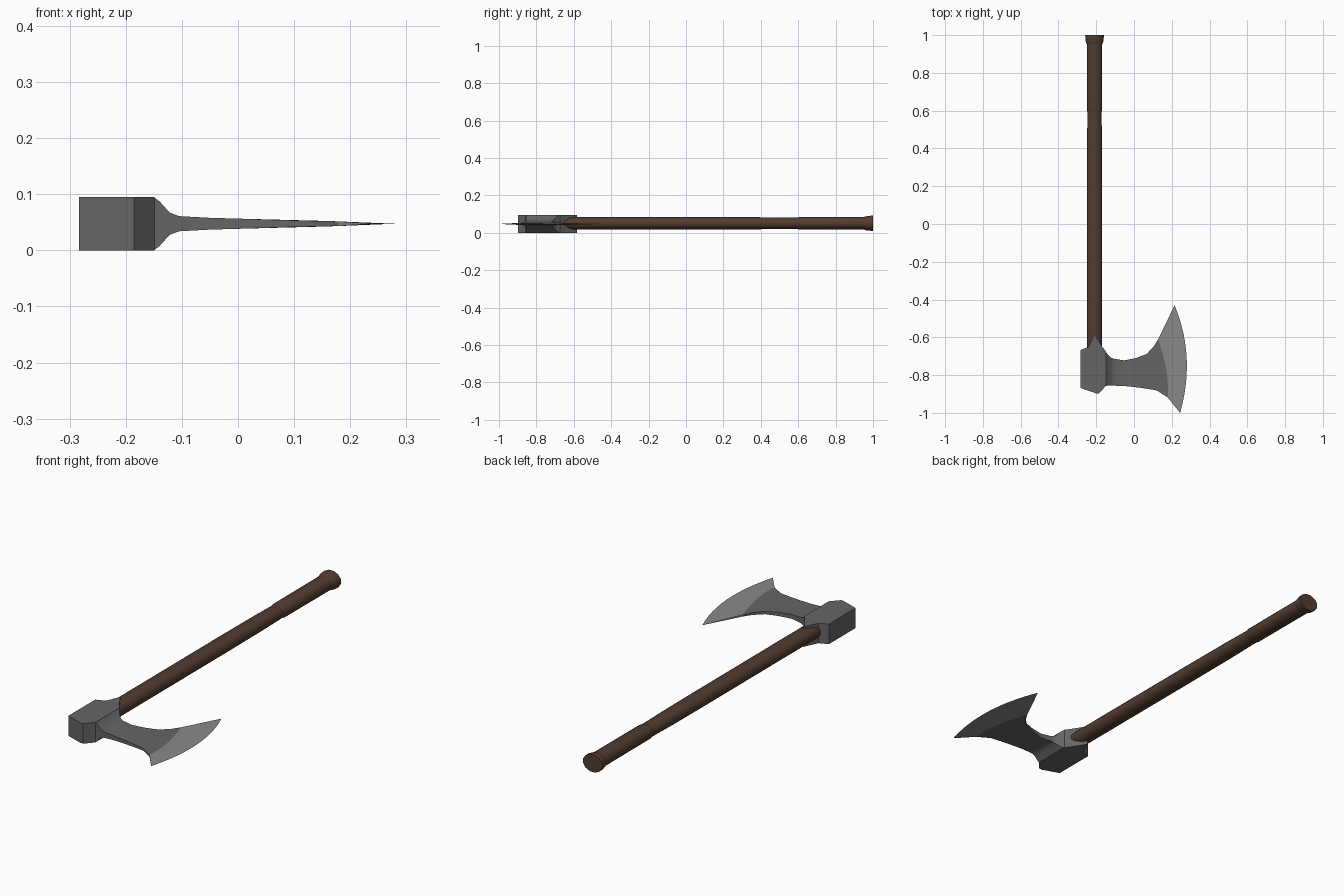
import bpy, bmesh, math
from mathutils import Vector

if "Cube" in bpy.data.objects:
    bpy.data.objects.remove(bpy.data.objects["Cube"])

MID = 0.0475   # mid-plane height of the head


def material(name, rgb):
    m = bpy.data.materials.new(name)
    m.use_nodes = True
    m.diffuse_color = (*rgb, 1)
    bsdf = next(n for n in m.node_tree.nodes if n.type == "BSDF_PRINCIPLED")
    bsdf.inputs["Base Color"].default_value = (*rgb, 1)
    return m


steel = material("dark steel", (0.13, 0.13, 0.13))
edge_steel = material("sharpened steel", (0.25, 0.25, 0.255))
wood = material("brown wood", (0.085, 0.046, 0.029))


def finish(bm, name, mats, angle=None):
    bmesh.ops.remove_doubles(bm, verts=bm.verts, dist=1e-5)
    bmesh.ops.recalc_face_normals(bm, faces=bm.faces)
    mesh = bpy.data.meshes.new(name)
    bm.to_mesh(mesh)
    bm.free()
    for m in mats:
        mesh.materials.append(m)
    ob = bpy.data.objects.new(name, mesh)
    bpy.context.collection.objects.link(ob)
    if angle:
        bpy.ops.object.select_all(action="DESELECT")
        ob.select_set(True)
        bpy.context.view_layer.objects.active = ob
        bpy.ops.object.shade_smooth_by_angle(angle=math.radians(angle))
    return ob


def bridge(bm, a, b):
    n = len(a)
    return [bm.faces.new((a[i], a[(i + 1) % n], b[(i + 1) % n], b[i])) for i in range(n)]


def loft_shaft(name, stations, sides=12):
    """Oval rings (y, half width, half height) joined along y."""
    bm = bmesh.new()
    rings = []
    for y, rx, rz in stations:
        angles = [2 * math.pi * (i + 0.5) / sides for i in range(sides)]
        rings.append([bm.verts.new((-0.209 + rx * math.cos(a), y, 0.051 + rz * math.sin(a)))
                      for a in angles])
    for a, b in zip(rings, rings[1:]):
        bridge(bm, a, b)
    bm.faces.new(rings[0])
    bm.faces.new(rings[-1])
    return finish(bm, name, [wood], 40)


# Wooden handle, grip and end knob
loft_shaft("handle", [(-0.8, .042, .034), (0.2, .042, .034), (0.45, .041, .033), (0.605, .038, .031)])
loft_shaft("grip", [(0.585, .037, .030), (0.605, .042, .034), (0.96, .042, .035)])
loft_shaft("end_knob", [(0.95, .042, .035), (0.972, .050, .041), (1.0, .051, .042)])

# Poll block with a pointed tongue along the handle
outline = [(-.283, -.868), (-.2, -.897), (-.185, -.897), (-.149, -.857), (-.149, -.675),
           (-.168, -.65), (-.21, -.583), (-.24, -.65), (-.283, -.667)]
bm = bmesh.new()
low = [bm.verts.new((x, y, 0)) for x, y in outline]
high = [bm.verts.new((x, y, 2 * MID)) for x, y in outline]
bridge(bm, low, high)
bm.faces.new(low)
bm.faces.new(high)
finish(bm, "poll", [steel])

# Blade rows: upper, middle and lower points, half thickness
rows = [
    ((-.15, -.675), (-.15, -.766), (-.15, -.857), .0475),
    ((-.14, -.69), (-.14, -.773), (-.14, -.856), .040),
    ((-.122, -.708), (-.122, -.78), (-.122, -.856), .020),
    ((-.105, -.714), (-.105, -.785), (-.105, -.856), .0135),
    ((-.05, -.722), (-.05, -.79), (-.05, -.858), .0105),
    ((.01, -.71), (.01, -.785), (.01, -.864), .0088),
    ((.067, -.688), (.085, -.78), (.067, -.872), .0068),
    ((.105, -.648), (.135, -.775), (.12, -.881), .0055),
    ((.128, -.61), (.171, -.775), (.178, -.918), .0042),
    ((.215, -.43), (.279, -.71), (.244, -1.0), 0),
]
STEPS = 12


def row_point(row, t):
    """Parabola through the three points of a row."""
    p, q, r = (Vector(c) for c in row[:3])
    return p * (2 * (t - .5) * (t - 1)) + q * (4 * t * (1 - t)) + r * (2 * t * (t - .5))


bm = bmesh.new()
rings = []
for row in rows:
    pts = [row_point(row, i / STEPS) for i in range(STEPS + 1)]
    upper = [bm.verts.new((p.x, p.y, MID + row[3])) for p in pts]
    lower = [bm.verts.new((p.x, p.y, MID - row[3])) for p in reversed(pts)]
    rings.append(upper + lower)
for k, (a, b) in enumerate(zip(rings, rings[1:])):
    for f in bridge(bm, a, b):
        f.material_index = 1 if k == len(rows) - 2 else 0
bm.faces.new(rings[0])
finish(bm, "blade", [steel, edge_steel], 30)
